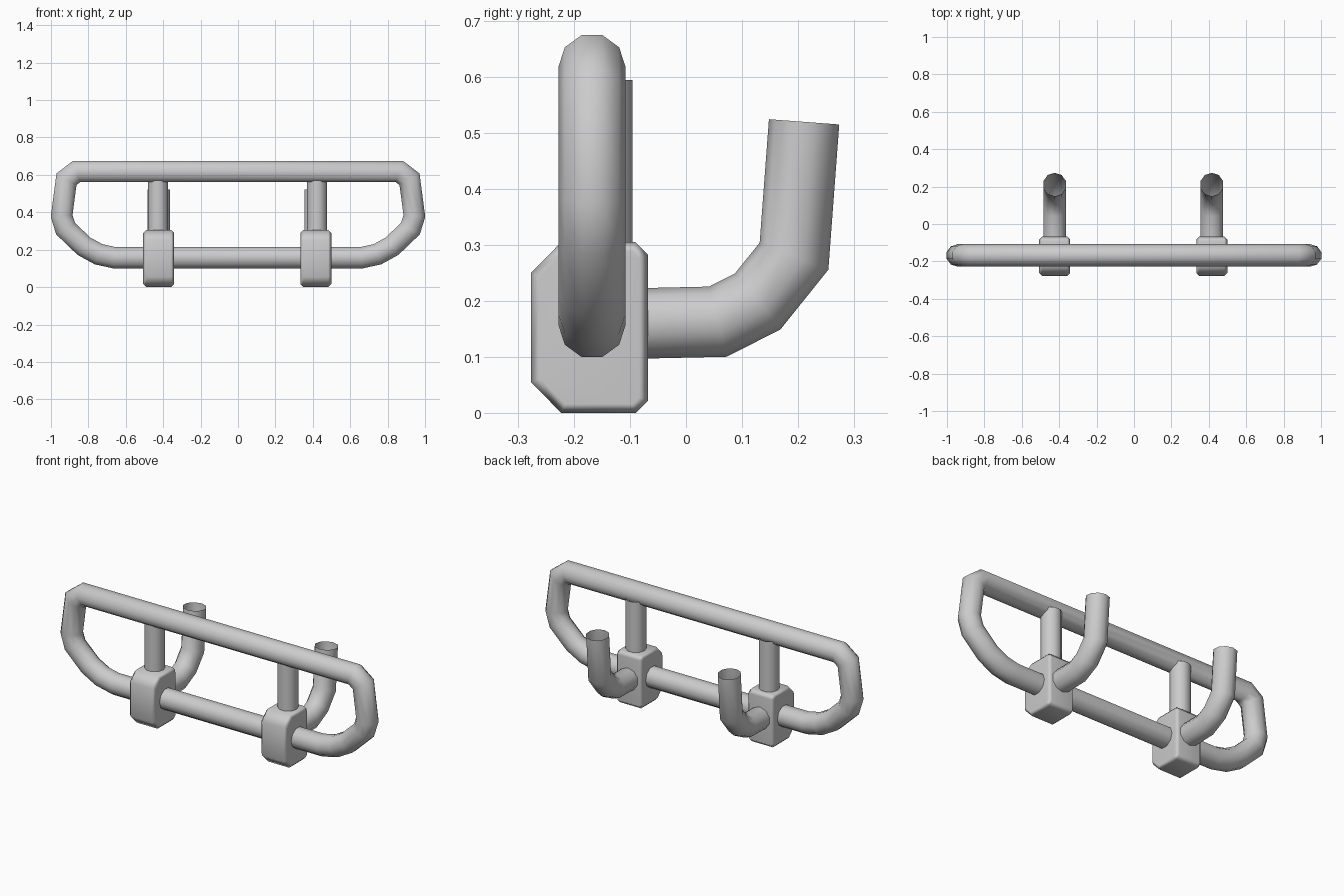
import bpy, bmesh, math
from mathutils import Vector

if "Cube" in bpy.data.objects:
    bpy.data.objects.remove(bpy.data.objects["Cube"])

metal = bpy.data.materials.new("grey metal")
metal.diffuse_color = (0.6, 0.6, 0.6, 1)
metal.use_nodes = True
metal.node_tree.nodes["Principled BSDF"].inputs["Base Color"].default_value = metal.diffuse_color


def finish(name, bm, angle):
    bmesh.ops.recalc_face_normals(bm, faces=bm.faces)
    me = bpy.data.meshes.new(name)
    bm.to_mesh(me)
    bm.free()
    me.materials.append(metal)
    ob = bpy.data.objects.new(name, me)
    bpy.context.collection.objects.link(ob)
    bpy.ops.object.select_all(action='DESELECT')
    ob.select_set(True)
    bpy.context.view_layer.objects.active = ob
    bpy.ops.object.shade_smooth_by_angle(angle=math.radians(angle))
    return ob


def tube(name, path, normal, r, turn=0.0, closed=False, sides=10):
    """Sweep a ring along a flat path with mitred corners, ends left open."""
    pts, n = [Vector(p) for p in path], Vector(normal)
    bm, rings = bmesh.new(), []
    count = len(pts)
    for i, p in enumerate(pts):
        before = (p - pts[i - 1]).normalized() if i or closed else None
        after = (pts[(i + 1) % count] - p).normalized() if i < count - 1 or closed else None
        before, after = before or after, after or before
        tangent = (before + after).normalized()
        side = n.cross(tangent) / tangent.dot(before)
        ring = []
        for k in range(sides):
            a = turn + math.tau * k / sides
            ring.append(bm.verts.new(p + r * (n * math.cos(a) + side * math.sin(a))))
        rings.append(ring)
    for i in range(count if closed else count - 1):
        a, b = rings[i], rings[(i + 1) % count]
        for k in range(sides):
            j = (k + 1) % sides
            bm.faces.new((a[k], a[j], b[j], b[k]))
    return finish(name, bm, 60)


def clamp_block(name, x):
    """Chamfered side profile pulled across x, with softened rims."""
    profile = [(-.277, .25), (-.223, .305), (-.09, .305), (-.068, .283),
               (-.068, .022), (-.09, 0), (-.223, 0), (-.277, .055)]
    bm = bmesh.new()
    left = bm.faces.new([bm.verts.new((x - .083, y, z)) for y, z in profile])
    out = bmesh.ops.extrude_face_region(bm, geom=[left], use_keep_orig=True)
    moved = [v for v in out['geom'] if isinstance(v, bmesh.types.BMVert)]
    bmesh.ops.translate(bm, verts=moved, vec=(.166, 0, 0))
    rims = [e for e in bm.edges if abs(e.verts[0].co.x - e.verts[1].co.x) < .01]
    bmesh.ops.bevel(bm, geom=rims, offset=.016, segments=1, affect='EDGES')
    ob = finish(name, bm, 50)
    ob.modifiers.new("even shading", 'WEIGHTED_NORMAL').keep_sharp = True


# Bent guard loop, right half then its mirror
half = [(.66, .157), (.746, .176), (.824, .219), (.922, .313),
        (.943, .38), (.917, .577), (.863, .618)]
loop = half + [(-x, z) for x, z in reversed(half)]
tube("guard_loop", [(x, -.168, z) for x, z in loop], (0, 1, 0), .06, closed=True)

# Clamp, upright post and bent rear pipe on each side
for label, x in (("left", -.424), ("right", .416)):
    clamp_block(label + "_clamp", x)
    px = x - .004 if x < 0 else x + .006
    tube(label + "_post", [(px, -.147, .2), (px, -.147, .595)], (1, 0, 0), .054)
    bend = [(-.12, .159), (.057, .163), (.128, .199), (.193, .28), (.211, .52)]
    tube(label + "_rear_pipe", [(x, y, z) for y, z in bend], (1, 0, 0), .063,
         turn=math.pi / 2)
